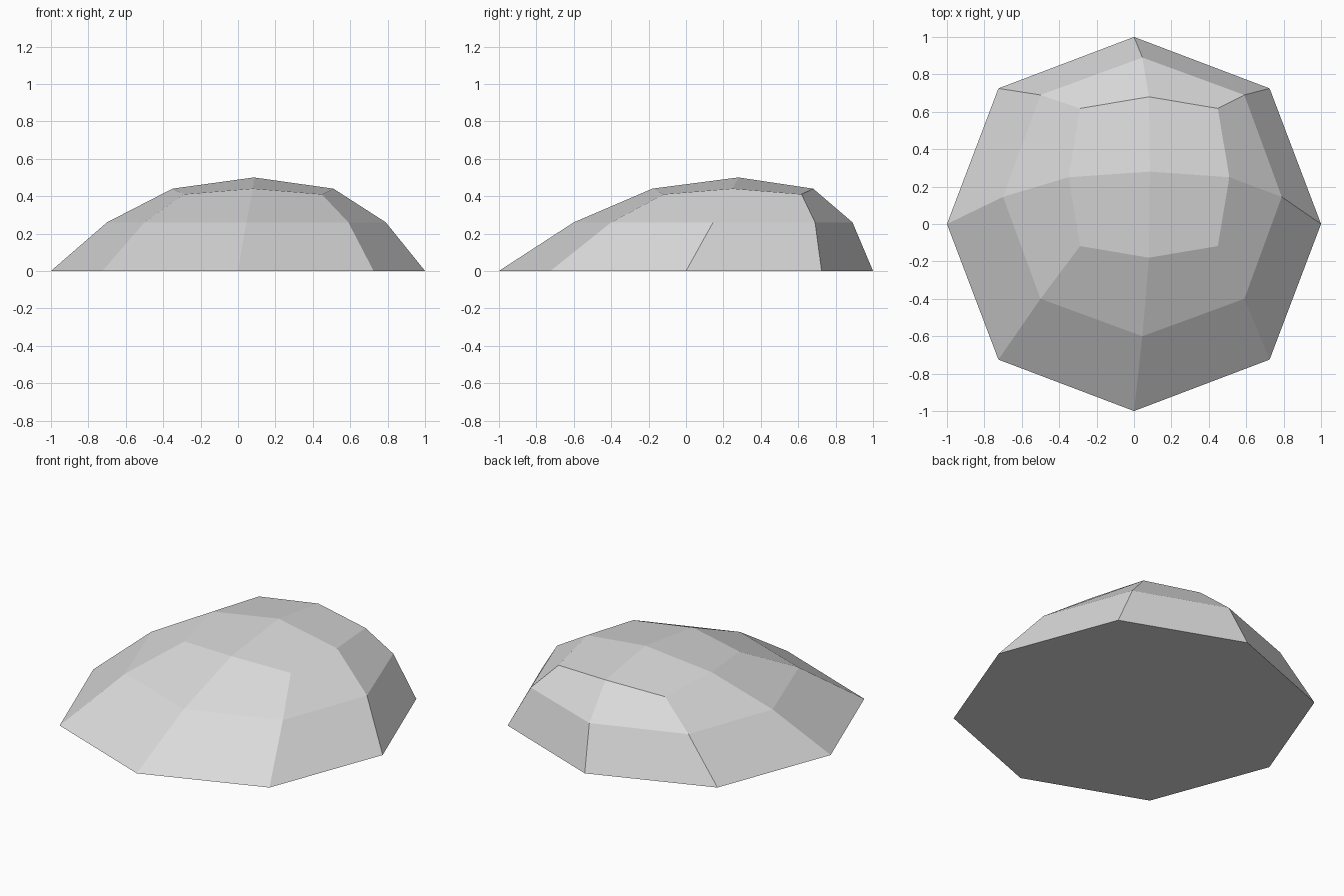
import bpy
import bmesh

cube = bpy.data.objects.get("Cube")
if cube:
    bpy.data.objects.remove(cube, do_unlink=True)

# Pale stone colour
stone = bpy.data.materials.new("pale_grey_stone")
stone.use_nodes = True
colour = (0.7, 0.7, 0.7, 1)
stone.diffuse_color = colour
stone.node_tree.nodes["Principled BSDF"].inputs["Base Color"].default_value = colour

# Eight directions: sides alternate with corners
DIRECTIONS = [(1, 0), (1, 1), (0, 1), (-1, 1), (-1, 0), (-1, -1), (0, -1), (1, -1)]


def add_ring(bm, centre, side, corner, side_z, corner_z):
    """Octagonal ring with its own reach and height for sides and corners."""
    ring = []
    for i, (dx, dy) in enumerate(DIRECTIONS):
        reach, z = (corner, corner_z) if i % 2 else (side, side_z)
        ring.append(bm.verts.new((centre[0] + dx * reach, centre[1] + dy * reach, z)))
    return ring


bm = bmesh.new()

# Leaning dome: each ring is smaller and shifted towards the back
rings = [
    add_ring(bm, (0, 0), 1.0, 0.725, 0, 0),
    add_ring(bm, (0.045, 0.145), 0.745, 0.545, 0.26, 0.26),
    add_ring(bm, (0.08, 0.25), 0.43, 0.368, 0.44, 0.41),
]
for low, high in zip(rings, rings[1:]):
    for i in range(8):
        j = (i + 1) % 8
        bm.faces.new((low[i], low[j], high[j], high[i]))

# Crown of four quads meeting at the peak
peak = bm.verts.new((0.085, 0.28, 0.50))
top = rings[-1]
for i in range(0, 8, 2):
    bm.faces.new((top[i], top[i + 1], top[(i + 2) % 8], peak))

# Flat underside
bm.faces.new(rings[0][::-1])
bmesh.ops.recalc_face_normals(bm, faces=bm.faces)

mesh = bpy.data.meshes.new("rock")
bm.to_mesh(mesh)
bm.free()
mesh.materials.append(stone)
rock = bpy.data.objects.new("rock", mesh)
bpy.context.collection.objects.link(rock)
